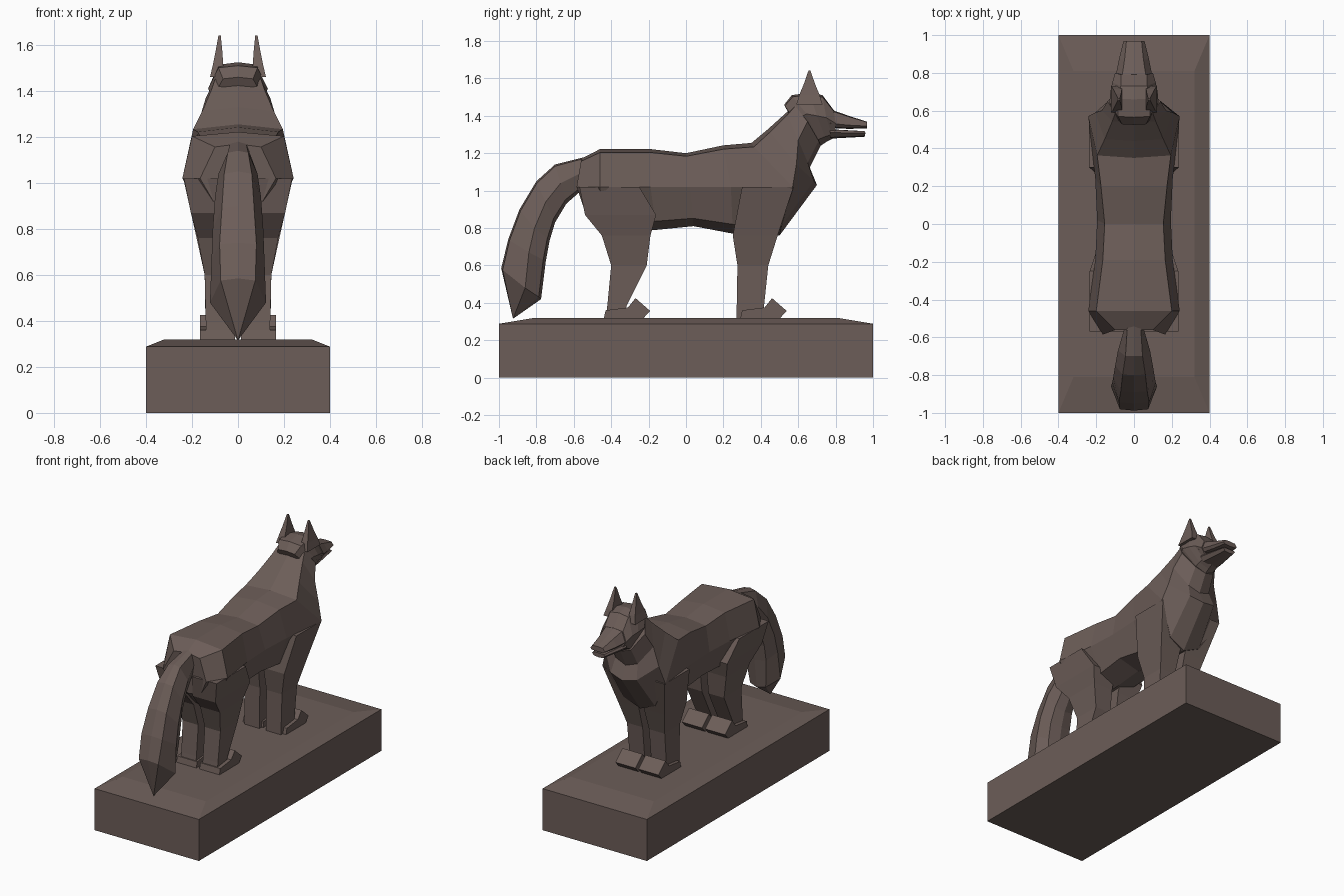
import bpy, bmesh

mat = bpy.data.materials.new("bronze")
mat.diffuse_color = (0.15, 0.11, 0.098, 1)


def loft(name, rings, mirror=False):
    """Skin closed rings of equal point count, capping both ends."""
    bm = bmesh.new()
    loops = [[bm.verts.new(p) for p in r] for r in rings]
    n = len(loops[0])
    for a, b in zip(loops, loops[1:]):
        for i in range(n):
            j = (i + 1) % n
            bm.faces.new((a[i], a[j], b[j], b[i]))
    bm.faces.new(loops[0])
    bm.faces.new(loops[-1])
    bmesh.ops.remove_doubles(bm, verts=bm.verts, dist=0.0005)
    bmesh.ops.recalc_face_normals(bm, faces=bm.faces)
    me = bpy.data.meshes.new(name)
    bm.to_mesh(me)
    bm.free()
    me.materials.append(mat)
    ob = bpy.data.objects.new(name, me)
    bpy.context.collection.objects.link(ob)
    if mirror:
        m = ob.modifiers.new("mirror", 'MIRROR')
        m.use_mirror_merge = False
    return ob


def section(ty, tz, by, bz, my, mz, wt, wm, wb):
    """Eight-sided symmetric ring: top, upper corner, side, lower corner, bottom."""
    mix = lambda a, b, t: a + (b - a) * t
    half = [(wt, mix(ty, my, .06), mix(tz, mz, .09)), (wm, my, mz),
            (wb, mix(by, my, .15), mix(bz, mz, .2))]
    return ([(0, ty, tz)] + half + [(0, by, bz)]
            + [(-x, y, z) for x, y, z in reversed(half)])


def slab(z, y0, y1, x0, x1):
    return [(x0, y0, z), (x1, y0, z), (x1, y1, z), (x0, y1, z)]


# Plinth with sloping top edge
loft("plinth", [slab(0, -1, 1, -.4, .4), slab(.288, -1, 1, -.4, .4),
                slab(.32, -.81, .81, -.32, .32)])

# Torso, chest and neck
loft("torso", [section(*s) for s in [
    (-.56, 1.17, -.54, .88, -.585, 1.02, .1, .165, .1),
    (-.46, 1.222, -.44, .77, -.46, 1.02, .2, .242, .14),
    (-.19, 1.222, -.16, .79, -.19, 1.02, .165, .205, .14),
    (0, 1.2, .04, .81, .02, 1.02, .155, .195, .15),
    (.2, 1.242, .25, .77, .24, 1.02, .175, .205, .14),
    (.35, 1.255, .5, .76, .57, 1.02, .195, .242, .12),
    (.44, 1.33, .70, 1.03, .59, 1.14, .155, .205, .1),
    (.54, 1.42, .66, 1.12, .6, 1.27, .115, .17, .085),
    (.58, 1.46, .72, 1.24, .65, 1.37, .1, .14, .075)]])

# Head with raised nape
loft("head", [section(*s) for s in [
    (.525, 1.46, .62, 1.26, .58, 1.38, .065, .105, .06),
    (.565, 1.51, .72, 1.24, .645, 1.41, .085, .13, .07),
    (.66, 1.525, .75, 1.26, .70, 1.40, .085, .125, .07),
    (.73, 1.51, .785, 1.278, .75, 1.39, .07, .115, .065),
    (.79, 1.43, .80, 1.28, .80, 1.36, .07, .1, .06)]])

# Muzzle and lower jaw, split by the mouth gap
loft("muzzle", [section(*s) for s in [
    (.77, 1.435, .77, 1.335, .77, 1.36, .065, .1, .08),
    (.87, 1.40, .87, 1.33, .87, 1.35, .05, .08, .065),
    (.968, 1.368, .968, 1.333, .968, 1.345, .04, .056, .045)]])
loft("lower_jaw", [section(*s) for s in [
    (.77, 1.328, .77, 1.278, .77, 1.31, .075, .085, .06),
    (.955, 1.318, .955, 1.288, .96, 1.308, .04, .048, .035)]])

# Ears
loft("ears", [slab(1.46, .59, .73, .055, .122), slab(1.51, .605, .715, .064, .11),
              slab(1.57, .63, .69, .068, .098), slab(1.642, .655, .665, .075, .085)],
     mirror=True)

# Bushy tail
loft("tail", [section(*s) for s in [
    (-.54, 1.18, -.56, 1.0, -.55, 1.1, .035, .05, .04),
    (-.70, 1.14, -.64, .93, -.67, 1.04, .045, .085, .06),
    (-.80, 1.05, -.70, .83, -.75, .94, .06, .1, .07),
    (-.89, .90, -.73, .73, -.81, .80, .07, .11, .08),
    (-.95, .74, -.75, .62, -.84, .67, .08, .115, .08),
    (-.988, .585, -.775, .42, -.86, .48, .075, .122, .06),
    (-.925, .315, -.925, .315, -.925, .315, 0, 0, 0)]])

# Legs, lofted upward from the ankle
loft("front_legs", [slab(*s) for s in [
    (.315, .27, .41, .025, .14), (.6, .275, .44, .025, .145),
    (.76, .25, .49, .02, .18), (1.02, .3, .575, .05, .238)]], mirror=True)
loft("hind_legs", [slab(*s) for s in [
    (.315, -.43, -.34, .025, .14), (.39, -.42, -.315, .025, .14),
    (.6, -.4, -.21, .025, .145), (.76, -.45, -.19, .025, .175),
    (.87, -.54, -.16, .03, .205), (1.02, -.57, -.25, .05, .235)]], mirror=True)

# Paws with an upturned toe block
toe = [(0, .315), (.01, .36), (.13, .375), (.17, .425), (.248, .357), (.21, .315)]
for name, y0 in (("front_paws", .29), ("hind_paws", -.44)):
    loft(name, [[(x, y0 + y, z) for y, z in toe] for x in (.012, .165)], mirror=True)
